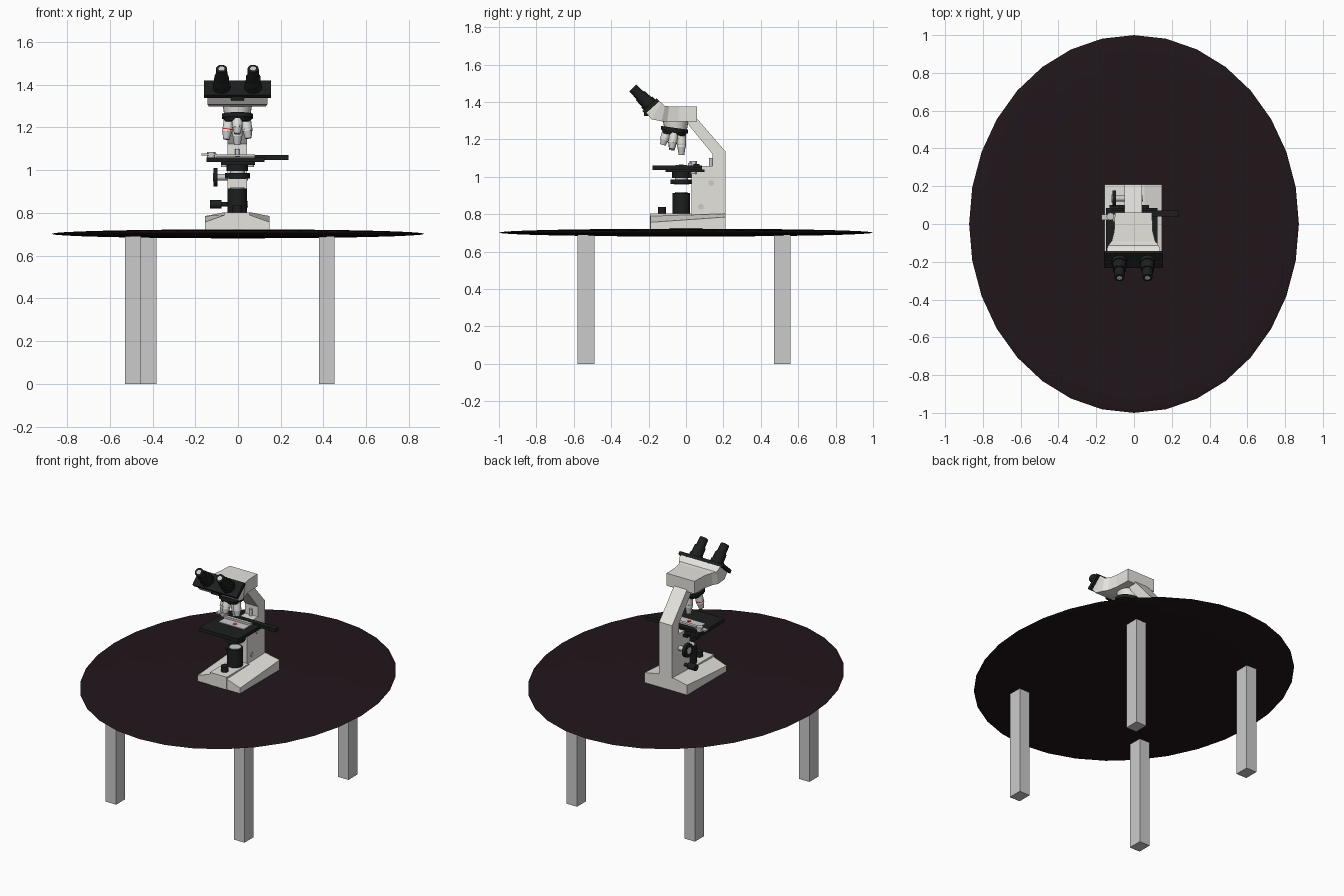
import bpy, bmesh
from math import sin, cos, pi, radians
from mathutils import Vector as V

if "Cube" in bpy.data.objects:
    bpy.data.objects.remove(bpy.data.objects["Cube"])


def material(name, r, g, b):
    m = bpy.data.materials.new(name)
    m.diffuse_color = (r, g, b, 1)
    m.use_nodes = True
    m.node_tree.nodes["Principled BSDF"].inputs["Base Color"].default_value = m.diffuse_color
    return m


WOOD = material("dark_wood", 0.015, 0.008, 0.011)
BLACK = material("black", 0.012, 0.013, 0.013)
BODY = material("off_white", 0.78, 0.77, 0.73)
RED = material("red", 0.7, 0.03, 0.03)
METAL = None
CX = -0.003          # microscope centre line
AY = -0.025          # optical axis


def paint(ob, name, mat):
    ob.name = name
    if mat:
        ob.data.materials.append(mat)
    return ob


def loft(name, rings, mat=None):
    """Skin equal-length rings of points and cap both ends."""
    bm = bmesh.new()
    vs = [[bm.verts.new(p) for p in ring] for ring in rings]
    n = len(rings[0])
    for a, b in zip(vs, vs[1:]):
        for i in range(n):
            j = (i + 1) % n
            bm.faces.new((a[i], a[j], b[j], b[i]))
    bm.faces.new(vs[0])
    bm.faces.new(vs[-1])
    bmesh.ops.recalc_face_normals(bm, faces=bm.faces)
    me = bpy.data.meshes.new(name)
    bm.to_mesh(me)
    bm.free()
    ob = bpy.data.objects.new(name, me)
    bpy.context.collection.objects.link(ob)
    return paint(ob, name, mat)


def side_prism(name, x0, x1, profile, mat=None):
    return loft(name, [[(x, y, z) for y, z in profile] for x in (x0, x1)], mat)


def box(name, x, y, z, mat=None):
    return side_prism(name, x[0], x[1], [(y[0], z[0]), (y[1], z[0]), (y[1], z[1]), (y[0], z[1])], mat)


def rod(name, a, b, r, mat=None, r2=None, sides=24):
    """Cylinder or cone from a to b."""
    a, b = V(a), V(b)
    d = b - a
    bpy.ops.mesh.primitive_cone_add(vertices=sides, radius1=r, radius2=r if r2 is None else r2,
                                    depth=d.length, location=(a + b) / 2,
                                    rotation=d.to_track_quat('Z', 'Y').to_euler())
    bpy.ops.object.shade_smooth_by_angle(angle=radians(35))
    return paint(bpy.context.object, name, mat)


# Table: flattened sphere top and four legs
bpy.ops.mesh.primitive_uv_sphere_add(segments=32, ring_count=16, radius=1, location=(0, 0, 0.702))
top = paint(bpy.context.object, "table_top", WOOD)
top.scale = (0.873, 1, 0.021)
for name, x, y in (("front_left", -0.492, -0.535), ("front_right", 0.415, -0.535),
                   ("back_left", -0.418, 0.515), ("back_right", 0.415, 0.515)):
    box(name + "_leg", (x - 0.037, x + 0.037), (y - 0.045, y + 0.045), (0, 0.69))

# Base: raised middle strip with sloping wings
loft("base", [[(-0.155, y, 0.713), (0.148, y, 0.713), (0.148, y, edge), (0.055, y, mid),
               (-0.063, y, mid), (-0.155, y, edge)]
              for y, edge, mid in ((-0.19, 0.757, 0.79), (0.21, 0.785, 0.803))], BODY)
box("base_front_strip", (-0.063, 0.055), (-0.193, 0.03), (0.713, 0.803), BODY)

# Arm: upright column that leans forward at the top
side_prism("arm", CX - 0.046, CX + 0.046,
           [(0.03, 0.78), (0.21, 0.78), (0.21, 1.137), (0.06, 1.31), (0.0, 1.31),
            (0.02, 1.27), (0.142, 1.122), (0.142, 1.058), (0.03, 1.058)], BODY)

# Head: flares from a narrow back to the tilted eyepiece face
head = []
for yb, zb, yt, zt, w in ((0.06, 1.297, 0.06, 1.377, 0.098), (-0.04, 1.297, -0.04, 1.377, 0.102),
                          (-0.10, 1.297, -0.09, 1.377, 0.115), (-0.13, 1.297, -0.113, 1.379, 0.133),
                          (-0.185, 1.308, -0.13, 1.396, 0.14), (-0.212, 1.342, -0.147, 1.408, 0.14)):
    head.append([(CX - w, yb, zb), (CX + w, yb, zb), (CX + w, yt, zt), (CX - w, yt, zt)])
loft("head", head, BODY)
side_prism("eyepiece_board", CX - 0.157, CX + 0.157,
           [(-0.233, 1.352), (-0.218, 1.337), (-0.142, 1.405), (-0.157, 1.42)], BLACK)
box("board_catch", (CX - 0.03, CX + 0.03), (-0.225, -0.2), (1.325, 1.35), BLACK)

# Eyepieces: stepped tubes leaning towards the viewer
axis = V((0, -0.707, 0.707))
for side, x in (("left", -0.077), ("right", 0.071)):
    p = V((x, -0.185, 1.375))
    for part, s, e, r, r2, mat in (("collar", 0, 0.035, 0.041, 0.041, BLACK),
                                   ("sleeve", 0.035, 0.085, 0.036, 0.034, BLACK),
                                   ("tube", 0.085, 0.141, 0.028, 0.026, BLACK),
                                   ("lens", 0.139, 0.142, 0.014, 0.014, METAL)):
        rod(f"{side}_eyepiece_{part}", p + axis * s, p + axis * e, r, mat, r2)

# Revolving nosepiece and four objectives
rod("head_neck", (CX, -0.055, 1.25), (CX, -0.055, 1.30), 0.06, BODY, 0.068)
down = V((0, -0.14, -0.99)).normalized()
hub = V((CX, -0.06, 1.262))
rod("nosepiece_upper", hub, hub + down * 0.02, 0.073, BLACK, sides=32)
rod("nosepiece_lower", hub + down * 0.02, hub + down * 0.038, 0.066, BLACK, 0.058, sides=32)
for i, length in enumerate((0.11, 0.09, 0.07, 0.085)):
    t = pi / 2 + i * pi / 2
    out = V((cos(t), sin(t), 0.14 * -sin(t)))
    d = (down + out * 0.14).normalized()
    p = hub + down * 0.03 + out * 0.04
    rod(f"objective_{i + 1}_barrel", p, p + d * length * 0.6, 0.024, BODY)
    rod(f"objective_{i + 1}_band", p + d * length * 0.45, p + d * length * 0.5, 0.0245, RED if i == 1 else METAL)
    rod(f"objective_{i + 1}_tip", p + d * length * 0.6, p + d * length, 0.022, METAL, 0.015)

# Stage with slide, slide holder and side bar
box("stage", (-0.147, 0.125), (-0.18, 0.085), (1.038, 1.06), BLACK)
box("stage_underplate", (-0.08, 0.08), (-0.11, 0.10), (1.025, 1.04), BLACK)
box("stage_side_bar", (-0.12, 0.236), (0.04, 0.072), (1.048, 1.07), BLACK)
box("slide", (-0.10, 0.08), (-0.055, 0.005), (1.06, 1.064))
rod("specimen", (CX, AY, 1.062), (CX, AY, 1.066), 0.012, RED)
box("slide_holder", (-0.11, 0.08), (0.01, 0.03), (1.06, 1.074), METAL)
side_prism("slide_clip", -0.172, -0.10, [(0.02, 1.068), (0.05, 1.068), (0.05, 1.077), (0.02, 1.077)], METAL)
rod("clip_knob", (-0.125, 0.04, 1.06), (-0.125, 0.04, 1.086), 0.02, METAL)
rod("stage_stop_pin", (CX, 0.133, 1.05), (CX, 0.133, 1.10), 0.01, METAL, sides=12)
for x in (-0.065, 0.06):
    rod("stage_screw", (x, 0.04, 1.015), (x, 0.04, 1.045), 0.015, METAL, sides=16)

# Condenser under the stage
rod("condenser_body", (CX, AY, 0.995), (CX, AY, 1.035), 0.05, BLACK)
rod("condenser_neck", (CX, AY, 0.985), (CX, AY, 0.998), 0.035, METAL)
rod("condenser_ring", (CX, AY, 0.962), (CX, AY, 0.987), 0.059, BLACK, sides=32)
rod("condenser_lens", (CX, AY, 0.958), (CX, AY, 0.964), 0.04, METAL)
box("condenser_bracket", (CX - 0.03, CX + 0.03), (0.0, 0.04), (0.995, 1.03), BLACK)

# Illuminator and brightness dial on the base
rod("illuminator", (CX, AY, 0.79), (CX, AY, 0.915), 0.046, BLACK)
rod("illuminator_lens", (CX, AY, 0.91), (CX, AY, 0.918), 0.034, METAL)
rod("brightness_dial", (CX, -0.129, 0.79), (CX, -0.129, 0.838), 0.022, BLACK)

# Focus knobs on the left, end caps on the right
rod("focus_shaft", (-0.115, 0.135, 0.967), (-0.04, 0.135, 0.967), 0.015, METAL)
rod("focus_knob", (-0.115, 0.135, 0.967), (-0.095, 0.135, 0.967), 0.043, BLACK)
rod("focus_knob_cap", (-0.118, 0.135, 0.967), (-0.113, 0.135, 0.967), 0.02, METAL)
rod("focus_end_cap", (0.03, 0.135, 0.967), (0.047, 0.135, 0.967), 0.015, METAL)
rod("lower_shaft", (-0.08, 0.08, 0.84), (-0.04, 0.08, 0.84), 0.01, BLACK)
rod("lower_knob", (-0.13, 0.08, 0.84), (-0.077, 0.08, 0.84), 0.02, BLACK)
rod("lower_end_cap", (0.03, 0.08, 0.84), (0.047, 0.08, 0.84), 0.015, METAL)
